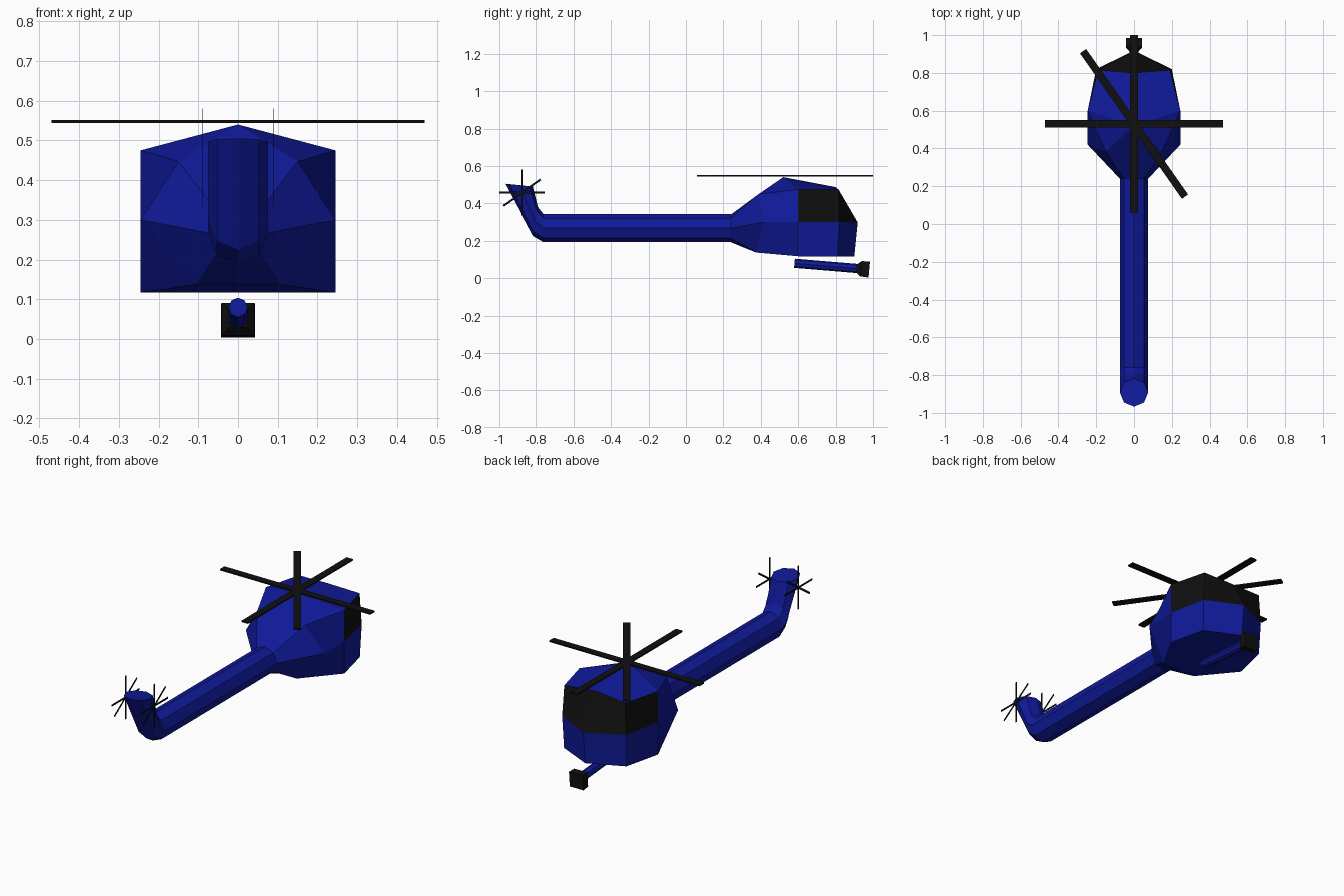
import bpy, bmesh, math
from mathutils import Vector, Matrix

if "Cube" in bpy.data.objects:
    bpy.data.objects.remove(bpy.data.objects["Cube"])


def material(name, rgb):
    m = bpy.data.materials.new(name)
    m.diffuse_color = (*rgb, 1)
    m.use_nodes = True
    m.node_tree.nodes["Principled BSDF"].inputs["Base Color"].default_value = m.diffuse_color
    return m


BLUE = material("blue_paint", (0.005, 0.01, 0.32))
BLACK = material("black", (0.005, 0.005, 0.005))


def finish(name, bm, mats):
    bmesh.ops.remove_doubles(bm, verts=bm.verts, dist=1e-4)
    bmesh.ops.recalc_face_normals(bm, faces=bm.faces)
    me = bpy.data.meshes.new(name)
    bm.to_mesh(me)
    bm.free()
    for m in mats:
        me.materials.append(m)
    ob = bpy.data.objects.new(name, me)
    bpy.context.collection.objects.link(ob)
    return ob


def loft(bm, rings, caps=True):
    """Skin closed rings of equal count."""
    vs = [[bm.verts.new(p) for p in r] for r in rings]
    n = len(rings[0])
    for a, b in zip(vs, vs[1:]):
        for i in range(n):
            j = (i + 1) % n
            bm.faces.new((a[i], a[j], b[j], b[i]))
    if caps:
        bm.faces.new(vs[0])
        bm.faces.new(vs[-1])


def tube_ring(low, high, radius, n=8):
    """Ring across the boom from its lower to its upper (y, z) point."""
    low, high = Vector((0, *low)), Vector((0, *high))
    mid, half = (low + high) / 2, (high - low) / 2
    return [mid + half * math.cos(t) + Vector((radius * math.sin(t), 0, 0))
            for t in (2 * math.pi * i / n for i in range(n))]


# Cabin: half sections (top, shoulder, side, lower corner, keel), mirrored
apex = (0, 0.52, 0.54)
s = 0.053
sections = [
    [(0, .24, .34), (s, .24, .32), (.075, .24, .267), (s, .24, .213), (0, .24, .192)],
    [apex, (.15, .385, .447), (.245, .42, .3), (.105, .375, .137), (0, .375, .137)],
    [apex, (.245, .6, .475), (.245, .6, .3), (.245, .6, .117), (0, .6, .117)],
    [(0, .80, .487), (.19, .815, .475), (.2, .82, .3), (.195, .81, .117), (0, .81, .117)],
    [(0, .80, .487), (0, .80, .487), (0, .918, .298), (0, .90, .117), (0, .90, .117)],
]
bm = bmesh.new()
for side in (1, -1):
    vs = [[bm.verts.new((x * side, y, z)) for x, y, z in sec] for sec in sections]
    for k in range(4):
        a, b = vs[k], vs[k + 1]
        for i in range(4):
            f = bm.faces.new((a[i], a[i + 1], b[i + 1], b[i]))
            # Glazed side windows and windscreen
            if k in (2, 3) and i == 1 or (k == 3 and i == 0):
                f.material_index = 1
bmesh.ops.dissolve_degenerate(bm, dist=1e-4, edges=bm.edges)
finish("cabin", bm, [BLUE, BLACK])

# Tail boom with upswept fin
bm = bmesh.new()
loft(bm, [tube_ring(lo, hi, 0.075) for lo, hi in (
    ((.24, .192), (.24, .342)), ((-.76, .192), (-.76, .342)),
    ((-.817, .225), (-.79, .38)), ((-.967, .505), (-.817, .49)))])
finish("tail_boom", bm, [BLUE])

# Belly gun barrel
bm = bmesh.new()
loft(bm, [tube_ring((.578, .055), (.582, .104), .024),
          tube_ring((.928, .026), (.932, .075), .024)])
finish("belly_barrel", bm, [BLUE])

# Muzzle block: flared square, tilted with the barrel
bm = bmesh.new()
tilt = Matrix.Translation((0, .914, .052)) @ Matrix.Rotation(math.radians(-5), 4, 'X')
loft(bm, [[tilt @ Vector((sx * h, y, sz * h)) for sx, sz in
           ((-1, -1), (1, -1), (1, 1), (-1, 1))]
          for y, h in ((0, .023), (.022, .041), (.066, .043))])
finish("barrel_muzzle", bm, [BLACK])


def rotor(name, length, width, thick, matrix):
    """Three full-length bars crossing at the hub."""
    bm = bmesh.new()
    for deg in (0, 90, -55):
        bmesh.ops.create_cube(bm, size=1, matrix=matrix
                              @ Matrix.Rotation(math.radians(deg), 4, 'Z')
                              @ Matrix.Diagonal((length, width, thick, 1)))
    me = bpy.data.meshes.new(name)
    bm.to_mesh(me)
    bm.free()
    me.materials.append(BLACK)
    bpy.context.collection.objects.link(bpy.data.objects.new(name, me))


rotor("main_rotor", .94, .04, .008, Matrix.Translation((0, .53, .548)))

# Tail rotors, one each side of the fin (local x -> z, local y -> y)
upright = Matrix(((0, 0, 1, 0), (0, 1, 0, 0), (-1, 0, 0, 0), (0, 0, 0, 1)))
for side, label in ((-1, "left"), (1, "right")):
    rotor("tail_rotor_" + label, .246, .0105, .002,
          Matrix.Translation((side * .09, -.877, .457)) @ upright)
